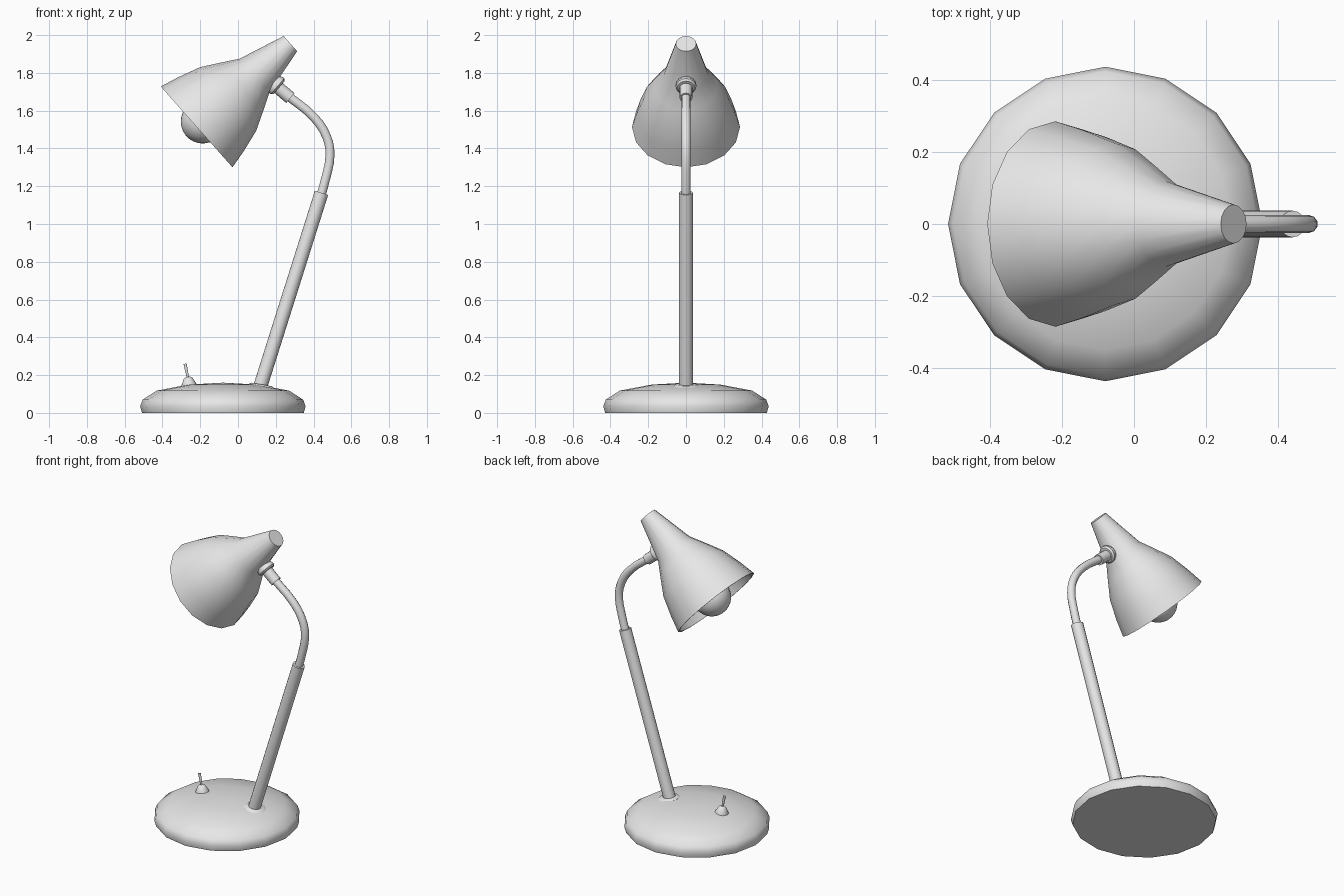
import bpy, bmesh, math
from mathutils import Vector

cube = bpy.data.objects.get("Cube")
if cube:
    bpy.data.objects.remove(cube, do_unlink=True)

# One plain light grey for the whole lamp
grey = bpy.data.materials.new("light grey")
grey.use_nodes = True
grey.diffuse_color = (0.8, 0.8, 0.8, 1)
grey.node_tree.nodes["Principled BSDF"].inputs["Base Color"].default_value = (0.8, 0.8, 0.8, 1)


def finish(name, bm, angle):
    """Store the mesh as a smooth object with sharp edges kept."""
    bmesh.ops.recalc_face_normals(bm, faces=bm.faces)
    mesh = bpy.data.meshes.new(name)
    bm.to_mesh(mesh)
    bm.free()
    mesh.materials.append(grey)
    obj = bpy.data.objects.new(name, mesh)
    bpy.context.collection.objects.link(obj)
    bpy.ops.object.select_all(action='DESELECT')
    obj.select_set(True)
    bpy.context.view_layer.objects.active = obj
    bpy.ops.object.shade_smooth_by_angle(angle=math.radians(angle))
    return obj


def lathe(name, origin, axis, profile, sides=16, angle=40):
    """Turn a (radius, distance along axis) profile around an axis."""
    bm = bmesh.new()
    rings = []
    for r, h in profile:
        if r == 0:
            rings.append([bm.verts.new((0, 0, h))] * sides)
        else:
            turns = [math.tau * i / sides for i in range(sides)]
            rings.append([bm.verts.new((r * math.cos(a), r * math.sin(a), h)) for a in turns])
    for low, high in zip(rings, rings[1:]):
        for i in range(sides):
            j = (i + 1) % sides
            corners = list(dict.fromkeys((low[i], low[j], high[j], high[i])))
            bm.faces.new(corners)
    obj = finish(name, bm, angle)
    obj.location = origin
    obj.rotation_euler = Vector(axis).to_track_quat('Z', 'Y').to_euler()
    return obj


def rod(name, start, end, r1, r2=None, sides=16):
    """Capped straight tube between two points."""
    start, end = Vector(start), Vector(end)
    length = (end - start).length
    r2 = r2 or r1
    return lathe(name, start, end - start, [(0, 0), (r1, 0), (r2, length), (0, length)], sides)


# Domed foot
lathe("base", (-0.08, 0, 0), (0, 0, 1),
      [(0, 0), (0.428, 0), (0.438, 0.035), (0.425, 0.07), (0.35, 0.118),
       (0.18, 0.15), (0, 0.16)])

# Stem with its collar on the foot
lathe("stem_collar", (0.12, 0, 0.125), (0.17, 0, 1),
      [(0, 0), (0.066, 0), (0.066, 0.018), (0.055, 0.026), (0, 0.026)])
rod("stem", (0.115, 0, 0.13), (0.442, 0, 1.165), 0.037)

# Bent neck
curve = bpy.data.curves.new("neck", 'CURVE')
curve.dimensions = '3D'
curve.bevel_depth = 0.025
curve.bevel_resolution = 3
curve.resolution_u = 3
path = [(0.43, 1.12), (0.464, 1.24), (0.487, 1.367), (0.469, 1.463),
        (0.402, 1.565), (0.262, 1.68)]
spline = curve.splines.new('BEZIER')
spline.bezier_points.add(len(path) - 1)
for point, (x, z) in zip(spline.bezier_points, path):
    point.co = (x, 0, z)
    point.handle_left_type = point.handle_right_type = 'AUTO'
curve.materials.append(grey)
bpy.context.collection.objects.link(bpy.data.objects.new("neck", curve))

# Joint between neck and shade
rod("joint_sleeve", (0.277, 0, 1.667), (0.17, 0, 1.757), 0.034)
lathe("joint_ring", (0.217, 0, 1.722), (-0.077, 0, 0.066),
      [(0, 0), (0.045, 0), (0.055, 0.01), (0.055, 0.022), (0.04, 0.05), (0, 0.05)])

# Shade: outer skin, rim, then inner skin
mouth = Vector((-0.219, 0, 1.514))
aim = Vector((0.748, 0, 0.664)).normalized()
outer = [(0, 0.664), (0.054, 0.664), (0.119, 0.41), (0.168, 0.325),
         (0.225, 0.222), (0.262, 0.1), (0.286, 0)]
inner = [(max(r - 0.008, 0), min(h, 0.655)) for r, h in reversed(outer)]
lathe("shade", mouth, aim, outer + inner)

# Bulb and its socket inside the shade
rod("bulb_socket", mouth + aim * 0.12, mouth + aim * 0.42, 0.06, 0.05)
bm = bmesh.new()
bmesh.ops.create_uvsphere(bm, u_segments=24, v_segments=16, radius=0.116)
bulb = finish("bulb", bm, 40)
bulb.location = mouth + aim * 0.043
bulb.rotation_euler = aim.to_track_quat('Z', 'Y').to_euler()

# Toggle switch on the foot
lathe("switch_mount", (-0.258, 0, 0.135), (-0.12, 0, 1),
      [(0, 0), (0.042, 0), (0.04, 0.015), (0.023, 0.048), (0.012, 0.056), (0, 0.056)])
rod("switch_lever", (-0.264, 0, 0.18), (-0.28, 0, 0.26), 0.006, 0.009, 10)
